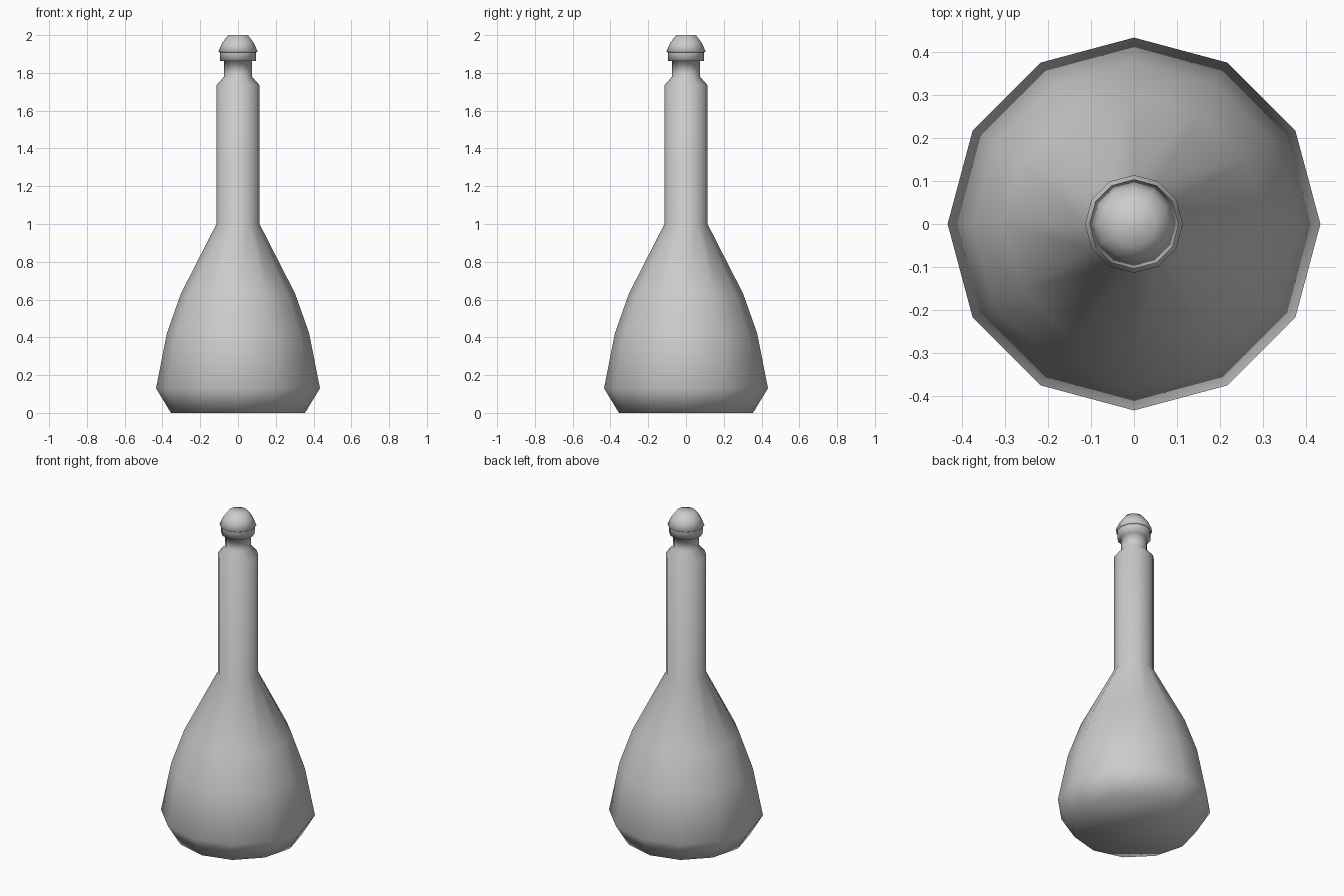
import bpy, bmesh
from math import cos, sin, tau

if "Cube" in bpy.data.objects:
    bpy.data.objects.remove(bpy.data.objects["Cube"])

SIDES = 12


def lathe(name, profile, cap_bottom=True, cap_top=True):
    """Revolve (radius, height) points into a smooth 12-sided solid."""
    bm = bmesh.new()
    rings = [[bm.verts.new((r * cos(tau * i / SIDES), r * sin(tau * i / SIDES), z))
              for i in range(SIDES)] for r, z in profile]
    for low, high in zip(rings, rings[1:]):
        for i in range(SIDES):
            j = (i + 1) % SIDES
            bm.faces.new((low[i], low[j], high[j], high[i]))
    if cap_bottom:
        bm.faces.new(rings[0][::-1])
    if cap_top:
        bm.faces.new(rings[-1])
    for face in bm.faces:
        face.smooth = True
    mesh = bpy.data.meshes.new(name)
    bm.to_mesh(mesh)
    bm.free()
    obj = bpy.data.objects.new(name, mesh)
    bpy.context.collection.objects.link(obj)
    return obj


# Flask: chamfered base, bulging body, long neck, shoulder and lip
lathe("bottle", [
    (0.355, 0.0), (0.434, 0.13), (0.377, 0.42), (0.303, 0.63),
    (0.114, 1.0), (0.114, 1.735), (0.074, 1.78), (0.074, 1.862),
    (0.095, 1.862), (0.095, 1.908),
], cap_top=False)

# Domed stopper resting on the lip
lathe("stopper", [
    (0.095, 1.908), (0.104, 1.914), (0.083, 1.96), (0.052, 2.0),
])
